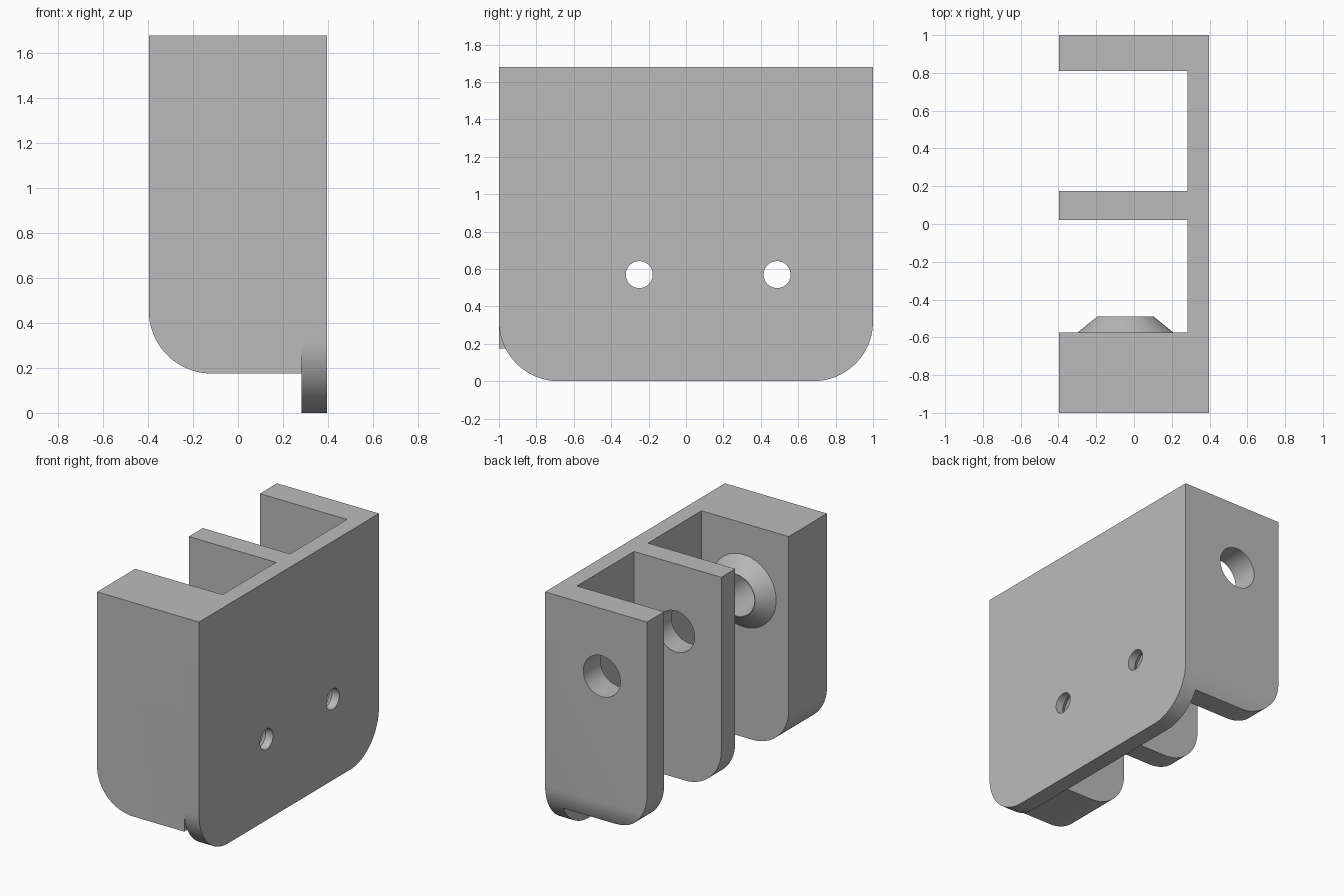
import bpy
import bmesh
from math import cos, sin, pi, radians
from mathutils import Matrix, Vector

cube = bpy.data.objects.get("Cube")
if cube:
    bpy.data.objects.remove(cube, do_unlink=True)

grey = bpy.data.materials.new("plain grey")
grey.use_nodes = True
COLOUR = (0.5, 0.5, 0.5, 1)
grey.diffuse_color = COLOUR
grey.node_tree.nodes["Principled BSDF"].inputs["Base Color"].default_value = COLOUR

HALF_X, TOP, INNER_X = 0.397, 1.68, 0.282
WALL_BASE, BORE_X, BORE_Z = 0.175, -0.045, 1.205


def make_object(name, bm):
    bmesh.ops.recalc_face_normals(bm, faces=bm.faces)
    mesh = bpy.data.meshes.new(name)
    bm.to_mesh(mesh)
    bm.free()
    mesh.materials.append(grey)
    obj = bpy.data.objects.new(name, mesh)
    bpy.context.collection.objects.link(obj)
    return obj


def arc(cx, cz, r, start, end, steps=20):
    angles = [radians(start + (end - start) * i / steps) for i in range(steps + 1)]
    return [(cx + r * cos(a), cz + r * sin(a)) for a in angles]


def prism(name, profile, axis, low, high):
    """Extrude a (horizontal, z) profile along x or y."""
    bm = bmesh.new()
    place = (lambda h, z: (low, h, z)) if axis == "x" else (lambda h, z: (h, low, z))
    face = bm.faces.new([bm.verts.new(place(h, z)) for h, z in profile])
    new = bmesh.ops.extrude_face_region(bm, geom=[face])["geom"]
    shift = Vector((1, 0, 0) if axis == "x" else (0, 1, 0)) * (high - low)
    bmesh.ops.translate(bm, vec=shift, verts=[v for v in new if isinstance(v, bmesh.types.BMVert)])
    return make_object(name, bm)


def cone(name, axis, low, high, r_low, r_high, a, z):
    """Round section running along x or y, centred on (a, z) across it."""
    bm = bmesh.new()
    bmesh.ops.create_cone(bm, cap_ends=True, segments=64, radius1=r_low,
                          radius2=r_high, depth=high - low)
    mid = (low + high) / 2
    if axis == "x":
        turn, spot = Matrix.Rotation(pi / 2, 4, "Y"), (mid, a, z)
    else:
        turn, spot = Matrix.Rotation(-pi / 2, 4, "X"), (a, mid, z)
    bm.transform(Matrix.Translation(spot) @ turn)
    return make_object(name, bm)


def combine(target, other, operation):
    mod = target.modifiers.new(operation.lower(), "BOOLEAN")
    mod.operation, mod.solver, mod.object = operation, "EXACT", other
    bpy.context.view_layer.objects.active = target
    bpy.ops.object.modifier_apply(modifier=mod.name)
    bpy.data.objects.remove(other, do_unlink=True)


# Mounting plate with rounded lower corners
R = 0.32
plate_profile = ([(-1, TOP)] + arc(-1 + R, R, R, 180, 270)
                 + arc(1 - R, R, R, 270, 360) + [(1, TOP)])
bracket = prism("mounting_bracket", plate_profile, "x", INNER_X, HALF_X)

# Three walls, each with a rounded lower outer corner
r = 0.28
wall_profile = ([(-HALF_X, TOP)] + arc(-HALF_X + r, WALL_BASE + r, r, 180, 270)
                + [(INNER_X, WALL_BASE), (INNER_X, TOP)])
for name, low, high in (("front_block", -1, -0.575), ("middle_wall", 0.02, 0.175),
                        ("back_wall", 0.81, 1)):
    wall = prism(name, wall_profile, "y", low, high)
    if name == "back_wall":
        # The back wall follows the rounded corner of the plate
        combine(wall, prism("trim", plate_profile, "x", -0.6, 0.6), "INTERSECT")
    combine(bracket, wall, "UNION")

# Tapered collar on the front block
combine(bracket, cone("collar", "y", -0.6, -0.49, 0.285, 0.149, BORE_X, BORE_Z), "UNION")

# Bore through both walls, ending blind in the front block
combine(bracket, cone("bore", "y", -0.92, 1.1, 0.144, 0.144, BORE_X, BORE_Z), "DIFFERENCE")

# Screw holes, countersunk on the inner side
for y in (-0.25, 0.487):
    combine(bracket, cone("screw_hole", "x", 0.2, 0.5, 0.072, 0.072, y, 0.57), "DIFFERENCE")
    combine(bracket, cone("countersink", "x", 0.27, 0.34, 0.142, 0.072, y, 0.57), "DIFFERENCE")

bpy.ops.object.select_all(action="DESELECT")
bracket.select_set(True)
bpy.context.view_layer.objects.active = bracket
bpy.ops.object.shade_smooth_by_angle(angle=radians(25))
